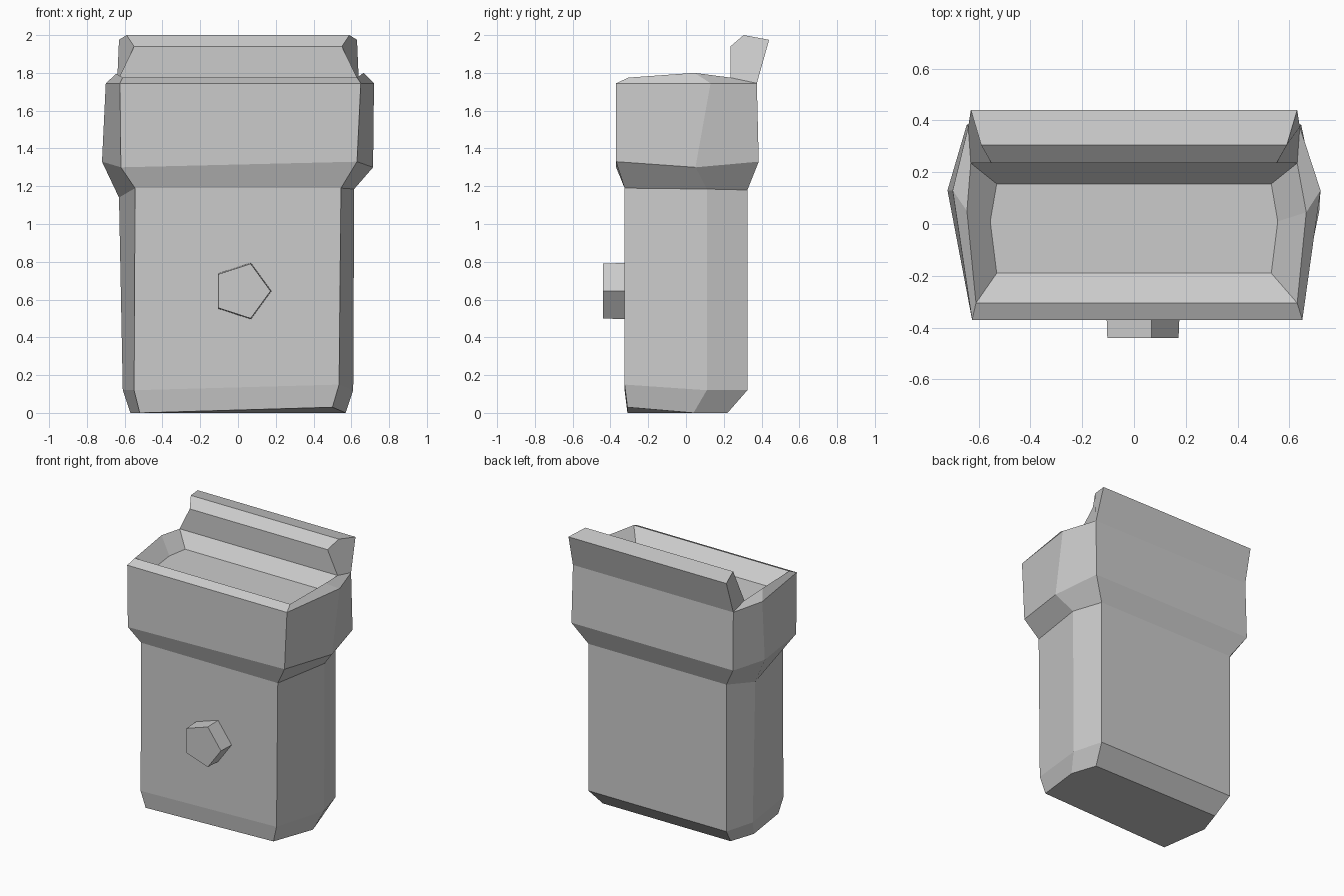
import bpy, bmesh, math


def loft(name, rings):
    """Skin closed rings of equal size in order and cap both ends."""
    bm = bmesh.new()
    loops = [[bm.verts.new(p) for p in ring] for ring in rings]
    n = len(loops[0])
    for a, b in zip(loops, loops[1:]):
        for i in range(n):
            j = (i + 1) % n
            bm.faces.new((a[i], a[j], b[j], b[i]))
    bm.faces.new(loops[0])
    bm.faces.new(loops[-1])
    bmesh.ops.recalc_face_normals(bm, faces=bm.faces)
    mesh = bpy.data.meshes.new(name)
    bm.to_mesh(mesh)
    bm.free()
    obj = bpy.data.objects.new(name, mesh)
    bpy.context.collection.objects.link(obj)
    return obj


def mirrored(p):
    return (-p[0], p[1], p[2])


# Container: right half of each ring as front corner, side ridge, back corner
half_rings = [
    [(0.50, -0.31, 0.03), (0.57, 0.04, 0.00), (0.51, 0.22, 0.00)],     # base
    [(0.535, -0.325, 0.15), (0.61, 0.11, 0.12), (0.55, 0.325, 0.12)],  # base bevel
    [(0.545, -0.325, 1.19), (0.615, 0.11, 1.185), (0.55, 0.325, 1.18)],  # neck
    [(0.63, -0.37, 1.33), (0.715, 0.05, 1.30), (0.645, 0.385, 1.33)],  # collar bottom
    [(0.65, -0.37, 1.745), (0.72, 0.13, 1.745), (0.64, 0.375, 1.745)],  # collar top
    [(0.63, -0.305, 1.775), (0.665, 0.045, 1.80), (0.63, 0.235, 1.775)],  # rim
    [(0.53, -0.19, 1.685), (0.555, 0.01, 1.685), (0.53, 0.155, 1.685)],  # basin floor
]
# Slightly uneven corners on the left: (ring, 0 = front / 1 = side)
uneven = {
    (0, 0): (-0.52, -0.31, 0.00), (1, 0): (-0.55, -0.325, 0.12),
    (2, 1): (-0.63, 0.11, 1.14), (3, 0): (-0.62, -0.37, 1.30),
    (3, 1): (-0.72, 0.13, 1.33), (4, 0): (-0.625, -0.37, 1.745),
    (4, 1): (-0.70, 0.13, 1.745), (5, 0): (-0.61, -0.305, 1.775),
    (5, 1): (-0.645, 0.05, 1.795),
}
rings = []
for r, half in enumerate(half_rings):
    left = [uneven.get((r, k), mirrored(p)) for k, p in enumerate(half)]
    rings.append(half + left[::-1])
loft("container_body", rings)

# Raised back flap: end profile spanned from side to side
flap_end = [(0.63, 0.235, 1.775), (0.55, 0.235, 1.94), (0.59, 0.305, 2.00),
            (0.63, 0.44, 1.975), (0.64, 0.375, 1.745)]
loft("back_flap", [[mirrored(p) for p in flap_end], flap_end])


# Five-sided front button
def pentagon(radius, y):
    return [(0.02 + radius * math.cos(i * math.tau / 5), y,
             0.645 + radius * math.sin(i * math.tau / 5)) for i in range(5)]


loft("front_button", [pentagon(0.157, -0.32), pentagon(0.152, -0.44)])
